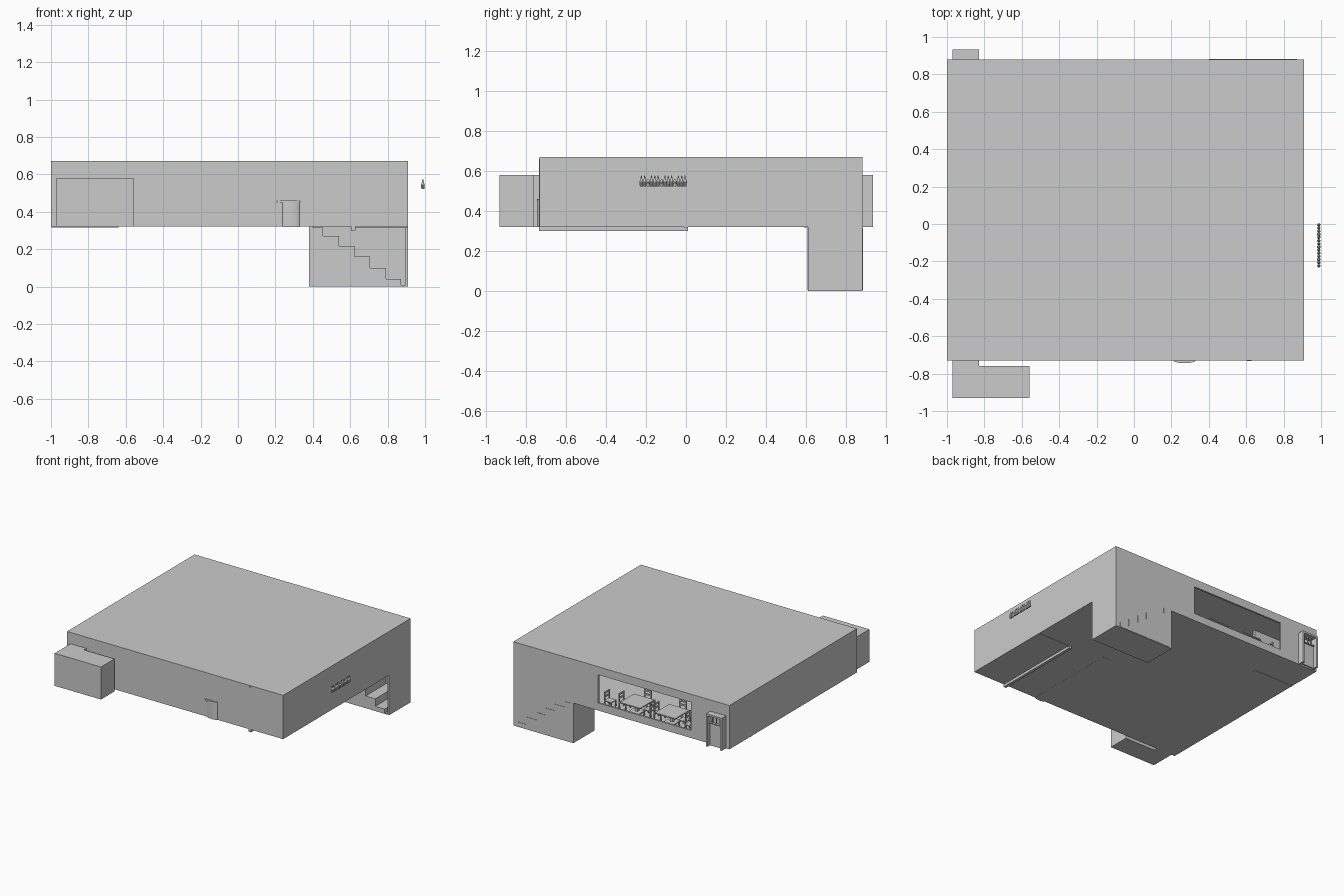
import bpy, bmesh, math

if "Cube" in bpy.data.objects:
    bpy.data.objects.remove(bpy.data.objects["Cube"])


def boxes(name, parts):
    """One object made of axis-aligned boxes (x0, x1, y0, y1, z0, z1)."""
    bm = bmesh.new()
    for x0, x1, y0, y1, z0, z1 in parts:
        vs = bmesh.ops.create_cube(bm, size=1)["verts"]
        for v in vs:
            v.co.x = (x0 + x1) / 2 + v.co.x * (x1 - x0)
            v.co.y = (y0 + y1) / 2 + v.co.y * (y1 - y0)
            v.co.z = (z0 + z1) / 2 + v.co.z * (z1 - z0)
    return finish(name, bm)


def prism(name, pts, direction):
    """Extrude a planar polygon along a vector."""
    bm = bmesh.new()
    f = bm.faces.new([bm.verts.new(p) for p in pts])
    ext = bmesh.ops.extrude_face_region(bm, geom=[f], use_keep_orig=True)["geom"]
    bmesh.ops.translate(bm, vec=direction,
                        verts=[g for g in ext if isinstance(g, bmesh.types.BMVert)])
    return finish(name, bm)


def finish(name, bm):
    bmesh.ops.recalc_face_normals(bm, faces=bm.faces[:])
    me = bpy.data.meshes.new(name)
    bm.to_mesh(me)
    bm.free()
    ob = bpy.data.objects.new(name, me)
    bpy.context.collection.objects.link(ob)
    return ob


def lathe(name, profile, loc, sides=10):
    bm = bmesh.new()
    rings = []
    for r, z in profile:
        rings.append([bm.verts.new((loc[0] + r * math.cos(2 * math.pi * i / sides),
                                    loc[1] + r * math.sin(2 * math.pi * i / sides),
                                    loc[2] + z)) for i in range(sides)])
    for a, b in zip(rings, rings[1:]):
        for i in range(sides):
            j = (i + 1) % sides
            bm.faces.new((a[i], a[j], b[j], b[i]))
    bm.faces.new(rings[0])
    bm.faces.new(rings[-1])
    return finish(name, bm)


# Main shell
X0, X1, Y0, Y1, Z0, Z1 = -1.0, 0.91, -0.73, 0.88, 0.32, 0.67
T = 0.015
F = Z0 + T
boxes("roof", [(X0, X1, Y0, Y1, Z1 - T, Z1)])
boxes("floor", [(X0, X1, Y0, 0.61, Z0, F),
                (X0, 0.40, 0.61, Y1, Z0, F)])
boxes("front_wall", [(X0, X1, Y0, Y0 + T, Z0, Z1)])
boxes("left_wall", [(X0, X0 + T, Y0, Y1, Z0, Z1)])
boxes("right_wall", [(X1 - T, X1, Y0, Y1, Z0, Z1)])

# Back wall with a wide window and a doorway
WX0, WX1, WZ0, WZ1 = -0.66, 0.16, 0.38, 0.605
boxes("back_wall", [
    (X0, -0.96, Y1 - T, Y1, Z0, Z1),
    (-0.96, -0.84, Y1 - T, Y1, 0.57, Z1),
    (-0.84, WX0, Y1 - T, Y1, Z0, Z1),
    (WX0, WX1, Y1 - T, Y1, Z0, WZ0),
    (WX0, WX1, Y1 - T, Y1, WZ1, Z1),
    (WX1, X1, Y1 - T, Y1, Z0, Z1)])

# Back entrance porch with transom bars
boxes("back_porch", [
    (-0.97, -0.955, 0.86, 0.933, Z0, 0.58),
    (-0.845, -0.83, 0.86, 0.933, Z0, 0.58),
    (-0.955, -0.845, 0.86, 0.933, 0.565, 0.58)])
boxes("back_door", [(-0.955, -0.845, 0.895, 0.903, Z0, 0.50)])
boxes("door_transom",
      [(-0.955, -0.845, 0.895, 0.915, 0.50, 0.507)] +
      [(x - 0.003, x + 0.003, 0.897, 0.905, 0.507, 0.565) for x in (-0.93, -0.90, -0.87)])

# Front annex and its link to the building
boxes("front_annex", [(-0.97, -0.56, -0.93, -0.76, Z0, 0.58)])
boxes("annex_link", [(-0.97, -0.83, -0.77, -0.72, Z0, 0.58)])

# Partition walls
boxes("long_partition", [(0.605, 0.628, -0.733, 0.01, 0.30, 0.66)])
boxes("side_partition", [(-0.998, -0.64, 0.59, 0.61, 0.316, 0.66)])
boxes("store_partition", [(0.61, 0.908, -0.01, 0.01, 0.316, 0.66)])

# Stairwell: closed at back, sides and bottom, open towards the front
boxes("stairwell", [
    (0.38, X1, Y1 - T, Y1, 0, Z0),
    (X1 - T, X1, 0.61, Y1, 0, Z0),
    (0.38, 0.40, 0.61, Y1, 0, Z0),
    (0.38, X1, 0.61, Y1, 0, 0.008)])

# Stairs descending to the right
xs = [0.455, 0.54, 0.622, 0.705, 0.79, 0.872]
zs = [0.27, 0.217, 0.16, 0.10, 0.04]
prof = [(0.40, 0.004), (0.40, 0.315), (0.455, 0.315)]
for i, z in enumerate(zs):
    prof += [(xs[i], z), (xs[i + 1], z)]
prof.append((xs[-1], 0.004))
prism("stairs", [(x, 0.606, z) for x, z in prof], (0, 0.277, 0))


# Bar counter with a rounded end against the front wall
def rounded_outline(x0, x1, y0, y1, z):
    r = (x1 - x0) / 2
    arc = [(x0 + r - r * math.cos(math.pi * i / 16),
            y0 + 0.3 * r - 0.3 * r * math.sin(math.pi * i / 16), z) for i in range(17)]
    return arc + [(x1, y1, z), (x0, y1, z)]


prism("counter_body", rounded_outline(0.237, 0.33, -0.742, 0.04, 0.319), (0, 0, 0.127))
prism("counter_top", rounded_outline(0.207, 0.333, -0.744, 0.045, 0.446), (0, 0, 0.014))

# Row of bottles, alternating tall and short
tall = [(0.008, 0), (0.009, 0.025), (0.004, 0.042), (0.002, 0.055)]
short = [(0.006, 0), (0.010, 0.012), (0.010, 0.025), (0.005, 0.035)]
for i in range(14):
    lathe("bottle", short if i % 4 == 2 else tall,
          (0.988, -0.223 + i * 0.0168, 0.521))


# Dining furniture
def chair(cx, cy, dx, dy):
    """Chair whose back stands on the (dx, dy) side."""
    h = 0.032
    parts = [(cx - h, cx + h, cy - h, cy + h, 0.380, 0.387)]
    for sx in (-1, 1):
        for sy in (-1, 1):
            back = sx * dx + sy * dy > 0
            px, py = cx + sx * 0.028, cy + sy * 0.028
            parts.append((px - 0.004, px + 0.004, py - 0.004, py + 0.004,
                          F, 0.455 if back else 0.38))
    bx, by = cx + dx * 0.028, cy + dy * 0.028
    wx, wy = (0.004, h) if dx else (h, 0.004)
    for z in (0.412, 0.442):
        parts.append((bx - wx, bx + wx, by - wy, by + wy, z, z + 0.012))
    boxes("chair", parts)


for tx in (-0.10, -0.41):
    ty = 0.76
    boxes("table", [(tx - 0.09, tx + 0.09, ty - 0.09, ty + 0.09, 0.412, 0.42),
                    (tx - 0.012, tx + 0.012, ty - 0.012, ty + 0.012, F, 0.412),
                    (tx - 0.045, tx + 0.045, ty - 0.045, ty + 0.045, F, F + 0.008)])
    chair(tx - 0.11, ty, -1, 0)
    chair(tx + 0.11, ty, 1, 0)
    chair(tx, ty - 0.11, 0, -1)
chair(0.11, 0.80, 1, 0)
chair(-0.60, 0.80, -1, 0)
